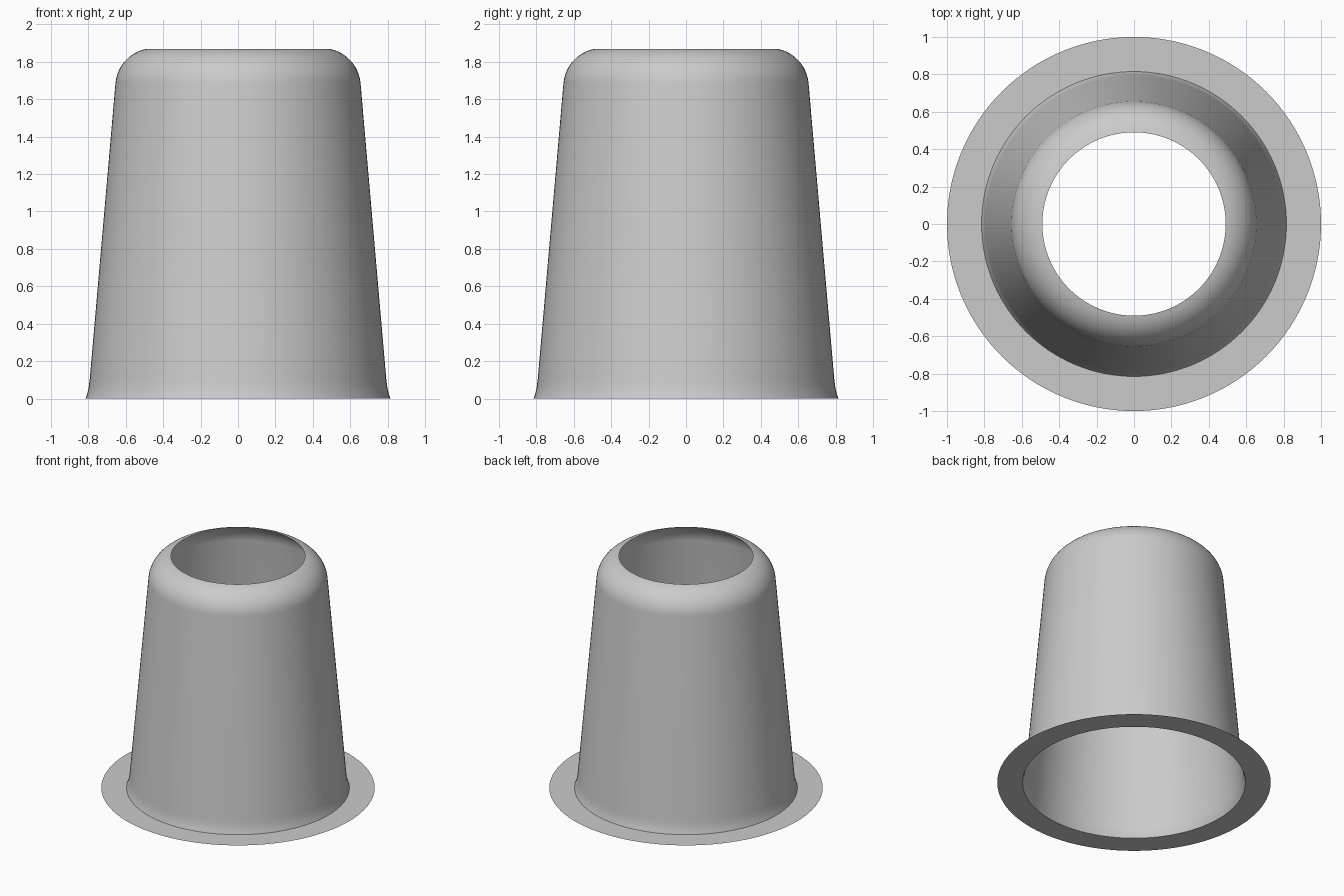
import bpy, bmesh, math

cube = bpy.data.objects.get("Cube")
if cube:
    bpy.data.objects.remove(cube, do_unlink=True)

SIDES = 128

# Single plain grey
grey = bpy.data.materials.new("light_grey")
grey.use_nodes = True
colour = (0.6, 0.6, 0.6, 1)
grey.diffuse_color = colour
grey.node_tree.nodes["Principled BSDF"].inputs["Base Color"].default_value = colour


def revolve(name, profile):
    """Spin an open (radius, height) profile, listed bottom/outside first, about z."""
    bm = bmesh.new()
    rings = []
    for r, z in profile:
        rings.append([bm.verts.new((r * math.cos(a), r * math.sin(a), z))
                      for a in (math.tau * i / SIDES for i in range(SIDES))])
    for low, high in zip(rings, rings[1:]):
        for i in range(SIDES):
            j = (i + 1) % SIDES
            bm.faces.new((low[i], low[j], high[j], high[i]))
    mesh = bpy.data.meshes.new(name)
    bm.to_mesh(mesh)
    bm.free()
    mesh.materials.append(grey)
    obj = bpy.data.objects.new(name, mesh)
    bpy.context.collection.objects.link(obj)
    bpy.ops.object.select_all(action="DESELECT")
    obj.select_set(True)
    bpy.context.view_layer.objects.active = obj
    bpy.ops.object.shade_smooth_by_angle(angle=math.radians(35))
    return obj


# Flat base flange, a thin open sheet
revolve("base_flange", [(1.0, 0), (0.815, 0)])

# Tapered sleeve: flared foot, straight wall, rounded shoulder to an open mouth
wall = [(0.815, 0), (0.805, 0.03), (0.798, 0.06), (0.793, 0.1)]
shoulder = []
for step in range(13):
    a = math.radians(5 + 74 * step / 12)
    shoulder.append((0.451 + 0.205 * math.cos(a), 1.668 + 0.205 * math.sin(a)))
revolve("tapered_sleeve", wall + shoulder)
